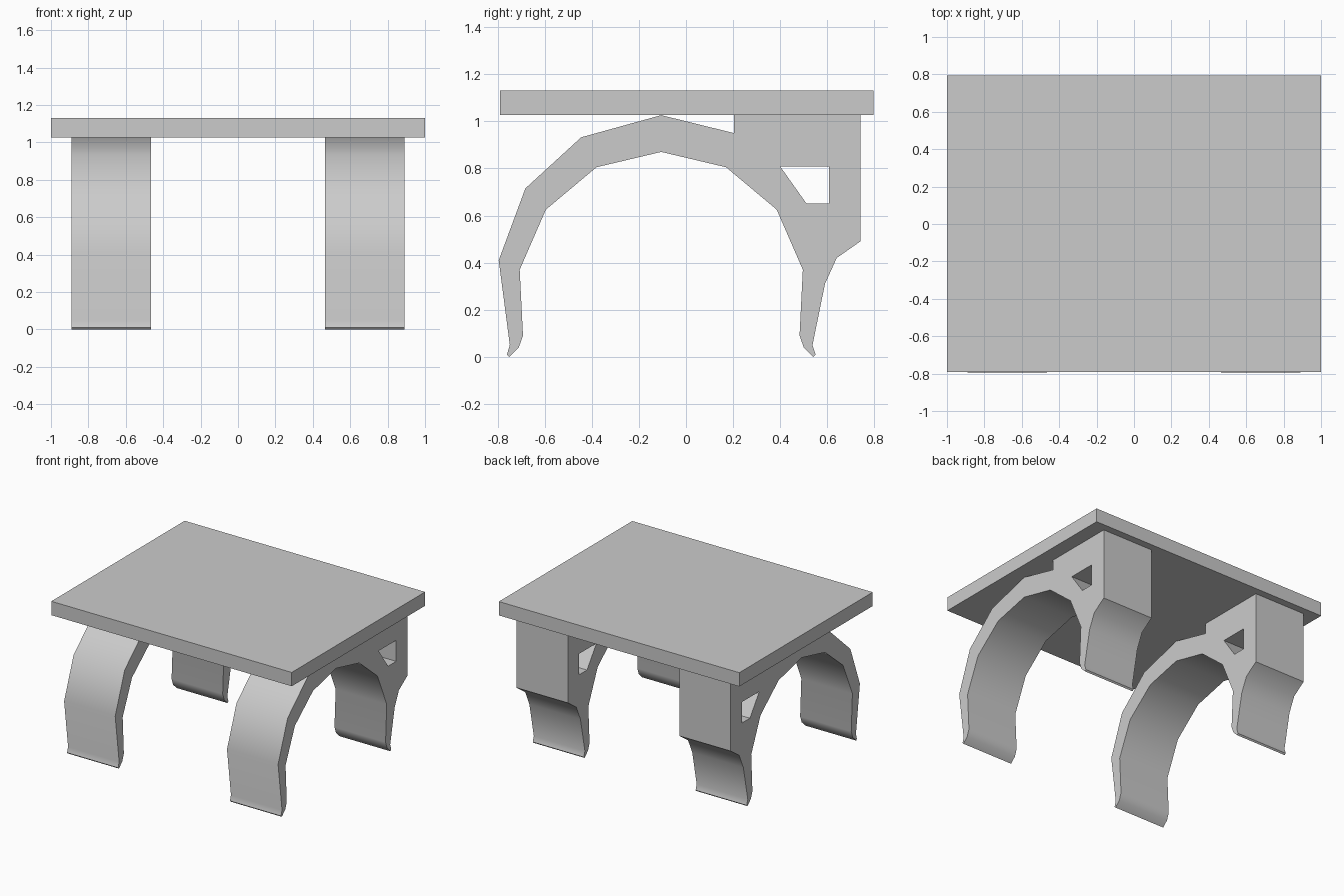
import bpy, bmesh, math

if "Cube" in bpy.data.objects:
    bpy.data.objects.remove(bpy.data.objects["Cube"], do_unlink=True)

grey = bpy.data.materials.new("light_grey")
grey.use_nodes = True
colour = (0.6, 0.6, 0.6, 1)
grey.diffuse_color = colour
grey.node_tree.nodes["Principled BSDF"].inputs["Base Color"].default_value = colour


def finish(bm, name):
    bmesh.ops.recalc_face_normals(bm, faces=bm.faces)
    mesh = bpy.data.meshes.new(name)
    bm.to_mesh(mesh)
    bm.free()
    mesh.materials.append(grey)
    obj = bpy.data.objects.new(name, mesh)
    bpy.context.collection.objects.link(obj)
    return obj


def box(name, lo, hi):
    bm = bmesh.new()
    bmesh.ops.create_cube(bm, size=1)
    for v in bm.verts:
        v.co = [(a + b) / 2 + c * (b - a) for a, b, c in zip(lo, hi, v.co)]
    return finish(bm, name)


def extruded(name, loops, x0, x1):
    """Fill (y, z) loops, inner ones as holes, and extrude along x."""
    bm = bmesh.new()
    for loop in loops:
        verts = [bm.verts.new((x0, y, z)) for y, z in loop]
        for a, b in zip(verts, verts[1:] + verts[:1]):
            bm.edges.new((a, b))
    bmesh.ops.triangle_fill(bm, edges=bm.edges[:], use_dissolve=False, normal=(1, 0, 0))
    side = bmesh.ops.extrude_face_region(bm, geom=bm.faces[:])["geom"]
    moved = [v for v in side if isinstance(v, bmesh.types.BMVert)]
    bmesh.ops.translate(bm, verts=moved, vec=(x1 - x0, 0, 0))
    obj = finish(bm, name)
    bpy.ops.object.select_all(action='DESELECT')
    obj.select_set(True)
    bpy.context.view_layer.objects.active = obj
    bpy.ops.object.shade_smooth_by_angle(angle=math.radians(40))
    return obj


# Clip profile: the inner arch is symmetric about its centre
MID = -0.105
half_arch = [(-0.75, 0), (-0.71, 0.04), (-0.692, 0.09), (-0.706, 0.37),
             (-0.595, 0.625), (-0.38, 0.805)]
inner = half_arch + [(MID, 0.87)] + [(2 * MID - y, z) for y, z in reversed(half_arch)]
back = [(0.55, 0.01), (0.537, 0.05), (0.59, 0.31), (0.64, 0.42), (0.74, 0.49),
        (0.74, 1.026), (0.203, 1.026), (0.203, 0.95)]
front = [(MID, 1.026), (-0.445, 0.932), (-0.682, 0.715), (-0.795, 0.41),
         (-0.748, 0.05), (-0.76, 0.01)]
hole = [(0.4, 0.808), (0.608, 0.808), (0.608, 0.65), (0.512, 0.65)]

for name, x0 in (("right_clip", -0.89), ("left_clip", 0.465)):
    extruded(name, [inner + back + front, hole], x0, x0 + 0.425)

# Flat top plate
box("top_plate", (-1, -0.79, 1.026), (1, 0.795, 1.13))
